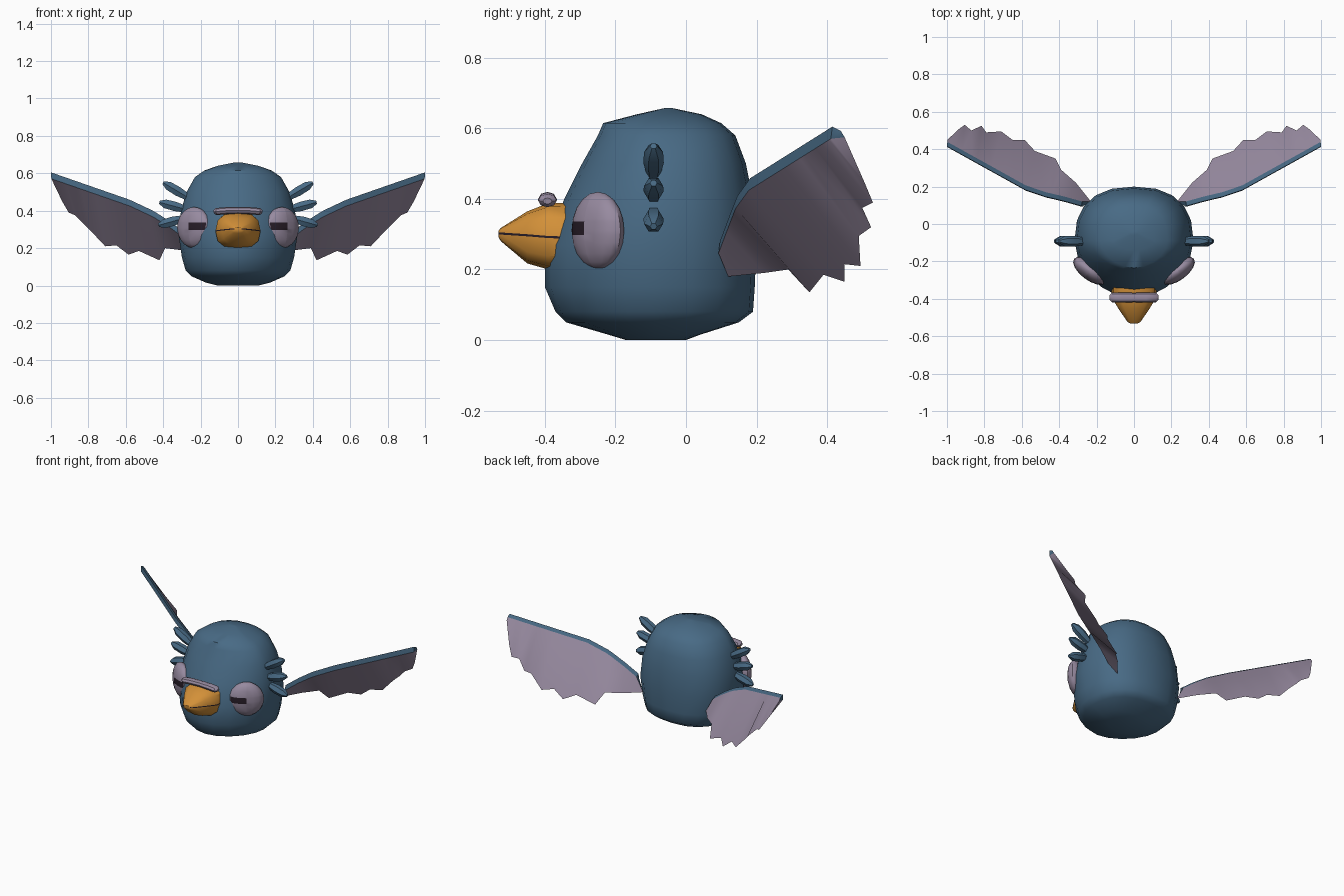
import bpy
import bmesh
from math import sin, cos, pi, radians, copysign
from mathutils import Vector

if "Cube" in bpy.data.objects:
    bpy.data.objects.remove(bpy.data.objects["Cube"], do_unlink=True)


def make_material(name, red, green, blue):
    mat = bpy.data.materials.new(name)
    mat.use_nodes = True
    colour = (red, green, blue, 1)
    mat.diffuse_color = colour
    mat.node_tree.nodes["Principled BSDF"].inputs["Base Color"].default_value = colour
    return mat


slate_blue = make_material("slate blue", .065, .145, .235)
lavender = make_material("dusty lavender", .31, .255, .35)
orange = make_material("beak orange", .65, .28, .04)
dark = make_material("dark plum", .02, .012, .02)


def finish(name, bm, materials, mirror=False, angle=40):
    """Turn a bmesh into a shaded object, optionally mirrored across x."""
    bmesh.ops.recalc_face_normals(bm, faces=bm.faces)
    mesh = bpy.data.meshes.new(name)
    bm.to_mesh(mesh)
    bm.free()
    for mat in materials:
        mesh.materials.append(mat)
    obj = bpy.data.objects.new(name, mesh)
    bpy.context.collection.objects.link(obj)
    bpy.ops.object.select_all(action='DESELECT')
    obj.select_set(True)
    bpy.context.view_layer.objects.active = obj
    bpy.ops.object.shade_smooth_by_angle(angle=radians(angle))
    if mirror:
        mod = obj.modifiers.new("Mirror", 'MIRROR')
        mod.use_mirror_merge = False
    return obj


def loft(bm, rings, slot_of=lambda j: 0):
    """Skin closed rings of points; slot_of picks a material per ring side."""
    rows = [[bm.verts.new(p) for p in ring] for ring in rings]
    count = len(rows[0])
    for a, b in zip(rows, rows[1:]):
        for j in range(count):
            k = (j + 1) % count
            face = bm.faces.new((a[j], a[k], b[k], b[j]))
            face.material_index = slot_of(j)
    bm.faces.new(rows[0])
    bm.faces.new(rows[-1])


def tube(bm, path, radii, depth, sides):
    """Oval tube along a path lying in an xz plane."""
    rings = []
    for i, p in enumerate(path):
        along = path[min(i + 1, len(path) - 1)] - path[max(i - 1, 0)]
        across = Vector((-along.z, 0, along.x)).normalized()
        turns = [2 * pi * j / sides for j in range(sides)]
        rings.append([p + across * radii[i] * sin(t)
                      + Vector((0, radii[i] * depth * cos(t), 0)) for t in turns])
    loft(bm, rings)


def soft(value, power):
    return copysign(abs(value) ** power, value)


# Body: rounded rings, with a pointed front and a fuller back
BODY = [  # height, half width, front y, back y
    (0, .11, -.17, 0), (.015, .17, -.22, .04), (.05, .25, -.34, .15),
    (.08, .28, -.37, .19), (.15, .3, -.4, .195), (.27, .318, -.4, .2),
    (.4, .305, -.345, .19), (.5, .275, -.295, .17), (.58, .23, -.25, .14),
    (.615, .18, -.235, .1), (.64, .11, -.14, .045), (.658, .02, -.06, -.04)]
SIDES = 20
body_mid = -.09
rings = []
for z, half, front, back in BODY:
    ring = []
    for j in range(SIDES):
        t = 2 * pi * j / SIDES
        mid = min(max(body_mid, front), back) if z < .65 else -.05
        power, reach = (.83, back - mid) if sin(t) > 0 else (1.1, mid - front)
        ring.append((half * soft(cos(t), power), mid + reach * soft(sin(t), power), z))
    rings.append(ring)
bm = bmesh.new()
loft(bm, rings)
finish("body", bm, [slate_blue], angle=50)

# Eyes: flattened balls angled outward, with the pupil cut into the surface
bm = bmesh.new()
bmesh.ops.create_uvsphere(bm, u_segments=16, v_segments=10, radius=1)
width, thick, height = .107, .05, .11
for v in bm.verts:
    v.co = Vector((v.co.x * width, v.co.y * thick, v.co.z * height))
inner, outer, low, high = -.094, 0, -.012, .026
for spot, normal in (((inner, 0, 0), (1, 0, 0)), ((outer, 0, 0), (1, 0, 0)),
                     ((0, 0, low), (0, 0, 1)), ((0, 0, high), (0, 0, 1))):
    bmesh.ops.bisect_plane(bm, geom=bm.verts[:] + bm.edges[:] + bm.faces[:],
                           plane_co=spot, plane_no=normal)
for face in bm.faces:
    c = face.calc_center_median()
    face.material_index = int(inner < c.x < outer and low < c.z < high and c.y < 0)
tangent, outward = Vector((.8, .6, 0)), Vector((.6, -.8, 0))
eye_centre = Vector((.235, -.25, .31))
for v in bm.verts:
    v.co = (eye_centre + tangent * v.co.x - outward * v.co.y
            + Vector((0, 0, v.co.z)))
finish("eyes", bm, [lavender, dark], mirror=True)

# Beak: upper and lower halves with a thin dark mouth line between them
BEAK = [  # y, half width, top, bottom, mouth height
    (-.32, .12, .39, .2, .29), (-.39, .12, .388, .2, .292),
    (-.45, .085, .365, .217, .297), (-.525, .034, .318, .28, .302),
    (-.532, .02, .31, .292, .302)]
gap = .003
rings = []
for y, half, top, bottom, mouth in BEAK:
    upper = [pi * i / 6 for i in range(7)]
    ring = [(half * soft(cos(t), .7), y, mouth + gap + (top - mouth - gap) * soft(sin(t), .8))
            for t in upper]
    ring += [(-half * soft(cos(t), .7), y, mouth - gap - (mouth - gap - bottom) * soft(sin(t), .8))
             for t in upper]
    rings.append(ring)
bm = bmesh.new()
loft(bm, rings, lambda j: int(j in (6, 13)))
finish("beak", bm, [orange, dark], angle=35)

# Brow: one gently arched bar over the beak
bm = bmesh.new()
span = .13
steps = (-1, -.9, -.5, 0, .5, .9, 1)
path = [Vector((span * s, -.393, .402 - .008 * s * s)) for s in steps]
tube(bm, path, [.009, .019, .019, .018, .019, .019, .009], 1.4, 8)
finish("brow", bm, [lavender])

# Side tufts: three stubby feathers on each side of the head
bm = bmesh.new()
for root, tip in (((.24, .455), (.4, .55)), ((.25, .4), (.42, .445)),
                  ((.27, .365), (.425, .322))):
    a, b = (Vector((p[0], -.092, p[1])) for p in (root, tip))
    tube(bm, [a.lerp(b, s) for s in (0, .5, .82, 1)], [.016, .029, .027, .01], 1, 6)
finish("side_tufts", bm, [slate_blue], mirror=True, angle=30)

# Wings: thick blue leading edge tapering to a ragged trailing edge
LEADING = [Vector(p) for p in ((.24, .085, .25), (.4, .13, .37),
                               (.54, .16, .445), (1, .415, .605))]
TRAILING = [(.997, .45, .575), (.94, .505, .45), (.905, .53, .39), (.87, .5, .375),
            (.815, .525, .32), (.79, .49, .295), (.71, .495, .21), (.65, .45, .215),
            (.585, .45, .165), (.53, .39, .185), (.42, .35, .135), (.39, .29, .2),
            (.31, .22, .19), (.23, .12, .18)]


def leading_point(x):
    for a, b in zip(LEADING, LEADING[1:]):
        if x <= b.x:
            break
    return a.lerp(b, (x - a.x) / (b.x - a.x))


rings = []
for p in TRAILING:
    edge = leading_point(min(p[0] + .05, 1))
    rings.append([edge + Vector((-.002, .024, -.012)), edge,
                  edge + Vector((-.002, -.004, -.034)), Vector(p)])
bm = bmesh.new()
loft(bm, rings, lambda j: int(j > 1))
finish("wings", bm, [slate_blue, lavender], mirror=True, angle=30)
